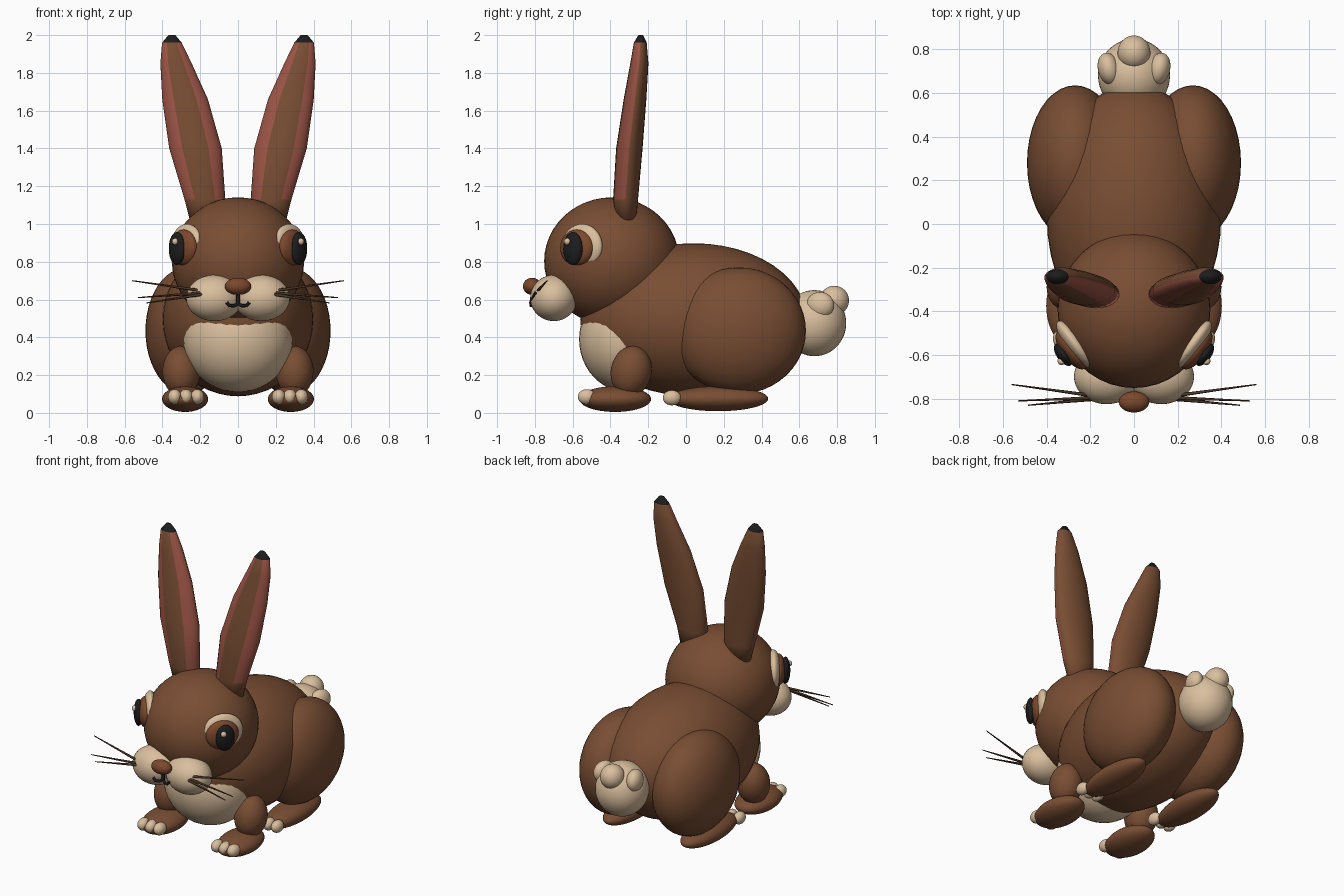
import bpy, bmesh, math
from mathutils import Vector, Matrix

cube = bpy.data.objects.get("Cube")
if cube:
    bpy.data.objects.remove(cube, do_unlink=True)


def material(name, rgb):
    m = bpy.data.materials.new(name)
    m.use_nodes = True
    m.diffuse_color = (*rgb, 1)
    m.node_tree.nodes["Principled BSDF"].inputs["Base Color"].default_value = (*rgb, 1)
    return m


BROWN = material("brown fur", (0.19, 0.075, 0.033))
RUST = material("rusty brown", (0.20, 0.065, 0.026))
CREAM = material("cream fur", (0.70, 0.52, 0.34))
PINK = material("ear pink", (0.34, 0.09, 0.062))
BLACK = material("black", (0.012, 0.012, 0.013))
WHISKER = material("whisker brown", (0.07, 0.038, 0.02))


def finish(name, bm, mats):
    bmesh.ops.recalc_face_normals(bm, faces=bm.faces)
    for f in bm.faces:
        f.smooth = True
    mesh = bpy.data.meshes.new(name)
    bm.to_mesh(mesh)
    bm.free()
    for m in mats:
        mesh.materials.append(m)
    ob = bpy.data.objects.new(name, mesh)
    bpy.context.collection.objects.link(ob)
    return ob


def ball(name, loc, radii, mat, rot=Matrix()):
    bm = bmesh.new()
    bmesh.ops.create_uvsphere(bm, u_segments=40, v_segments=24, radius=1)
    bm.transform(Matrix.Translation(loc) @ rot @ Matrix.Diagonal((*radii, 1)))
    return finish(name, bm, [mat])


def pair(name, loc, radii, mat, turn=0, tilt=0):
    """Left and right ball; turn is about z and mirrored, tilt is about x."""
    for side, s in (("left", 1), ("right", -1)):
        rot = Matrix.Rotation(s * turn, 4, 'Z') @ Matrix.Rotation(tilt, 4, 'X')
        ball(f"{side}_{name}", (s * loc[0], loc[1], loc[2]), radii, mat, rot)


def tube(name, points, radius, mat, end=1.0):
    cu = bpy.data.curves.new(name, 'CURVE')
    cu.dimensions = '3D'
    cu.bevel_depth = radius
    cu.bevel_resolution = 2
    cu.use_fill_caps = True
    sp = cu.splines.new('POLY')
    sp.points.add(len(points) - 1)
    for i, p in enumerate(points):
        sp.points[i].co = (*p, 1)
        sp.points[i].radius = 1 + (end - 1) * i / (len(points) - 1)
    cu.materials.append(mat)
    ob = bpy.data.objects.new(name, cu)
    bpy.context.collection.objects.link(ob)


# Torso and head
ball("body", (0, 0.04, 0.493), (0.4, 0.6, 0.405), BROWN)
ball("chest", (0, -0.31, 0.39), (0.29, 0.256, 0.28), CREAM)
ball("head", (0, -0.393, 0.803), (0.35, 0.358, 0.338), BROWN)
pair("muzzle", (0.125, -0.70, 0.608), (0.15, 0.125, 0.122), CREAM)
ball("nose", (0, -0.815, 0.67), (0.07, 0.048, 0.045), RUST)

# Tail with three tufts
ball("tail", (0, 0.68, 0.475), (0.165, 0.168, 0.175), CREAM)
ball("tail_top_tuft", (0, 0.785, 0.595), (0.075, 0.078, 0.078), CREAM)
pair("tail_side_tuft", (0.115, 0.71, 0.57), (0.05, 0.075, 0.07), CREAM, turn=-0.25)

# Legs and feet
pair("thigh", (0.27, 0.28, 0.435), (0.22, 0.355, 0.335), BROWN)
pair("hind_foot", (0.29, 0.17, 0.075), (0.105, 0.265, 0.066), BROWN)
pair("front_leg", (0.3, -0.29, 0.22), (0.1, 0.108, 0.135), BROWN, tilt=-0.2)
pair("front_foot", (0.28, -0.375, 0.073), (0.122, 0.19, 0.068), BROWN)
for i, x in enumerate((0.215, 0.275, 0.335)):
    pair(f"front_toe_{i + 1}", (x, -0.525, 0.085), (0.036, 0.048, 0.04), CREAM)
    pair(f"hind_toe_{i + 1}", (x + 0.012, -0.075, 0.08), (0.034, 0.048, 0.04), CREAM)

# Eyes: layered lenses stacked along the outward direction
OUT, BACK = Vector((0.8, -0.6, 0)), Vector((0.6, 0.8, 0))
EYE, TURN = Vector((0.27, -0.55, 0.882)), math.atan2(-0.6, 0.8)
for name, out, back, up, radii, mat in (
        ("eye_rim", 0, 0, 0, (0.045, 0.13, 0.118), CREAM),
        ("iris", 0.03, -0.012, -0.007, (0.045, 0.105, 0.095), RUST),
        ("pupil", 0.072, -0.007, -0.012, (0.03, 0.06, 0.087), BLACK),
        ("eye_glint", 0.098, -0.025, 0.025, (0.016, 0.018, 0.018), CREAM)):
    pair(name, EYE + OUT * out + BACK * back + Vector((0, 0, up)), radii, mat, TURN)


# Ears: elliptical rings, with pink strips on the front and a black tip
def ear(name, s):
    rings = ((1.0, 0.18, 0.07, -0.315, 0.05), (1.13, 0.175, 0.108, -0.32, 0.066),
             (1.4, 0.225, 0.139, -0.3, 0.07), (1.66, 0.28, 0.121, -0.27, 0.06),
             (1.85, 0.328, 0.083, -0.247, 0.048), (1.96, 0.35, 0.052, -0.242, 0.034),
             (2.0, 0.35, 0.018, -0.24, 0.012))
    n = 24
    bm = bmesh.new()
    loops = []
    for z, x, w, y, d in rings:
        angles = [math.tau * i / n for i in range(n)]
        loops.append([bm.verts.new((s * (x + w * math.sin(a)), y - d * math.cos(a), z))
                      for a in angles])
    for k in range(len(rings) - 1):
        for i in range(n):
            j = (i + 1) % n
            f = bm.faces.new((loops[k][i], loops[k][j], loops[k + 1][j], loops[k + 1][i]))
            off = abs((360 * (i + 0.5) / n + 180) % 360 - 180)
            if k == len(rings) - 2:
                f.material_index = 2
            elif k > 0 and 30 < off < 90:
                f.material_index = 1
    bm.faces.new(loops[0])
    bm.faces.new(loops[-1]).material_index = 2
    finish(name, bm, [BROWN, PINK, BLACK])


ear("left_ear", 1)
ear("right_ear", -1)

# Mouth and whiskers
tube("mouth_line", [(0, -0.8, 0.64), (0, -0.8, 0.575)], 0.011, BLACK)
for side, s in (("left", 1), ("right", -1)):
    tube(f"{side}_mouth", [(0, -0.8, 0.578), (s * 0.02, -0.81, 0.567),
                           (s * 0.045, -0.82, 0.568), (s * 0.06, -0.82, 0.585)], 0.009, BLACK)
    for i, (z, tip) in enumerate(((0.642, (0.56, -0.735, 0.70)),
                                  (0.638, (0.53, -0.81, 0.61)),
                                  (0.632, (0.485, -0.83, 0.582)))):
        tube(f"{side}_whisker_{i + 1}",
             [(s * 0.16, -0.79 - 0.005 * i, z), (s * tip[0], tip[1], tip[2])],
             0.009, WHISKER, end=0.3)
